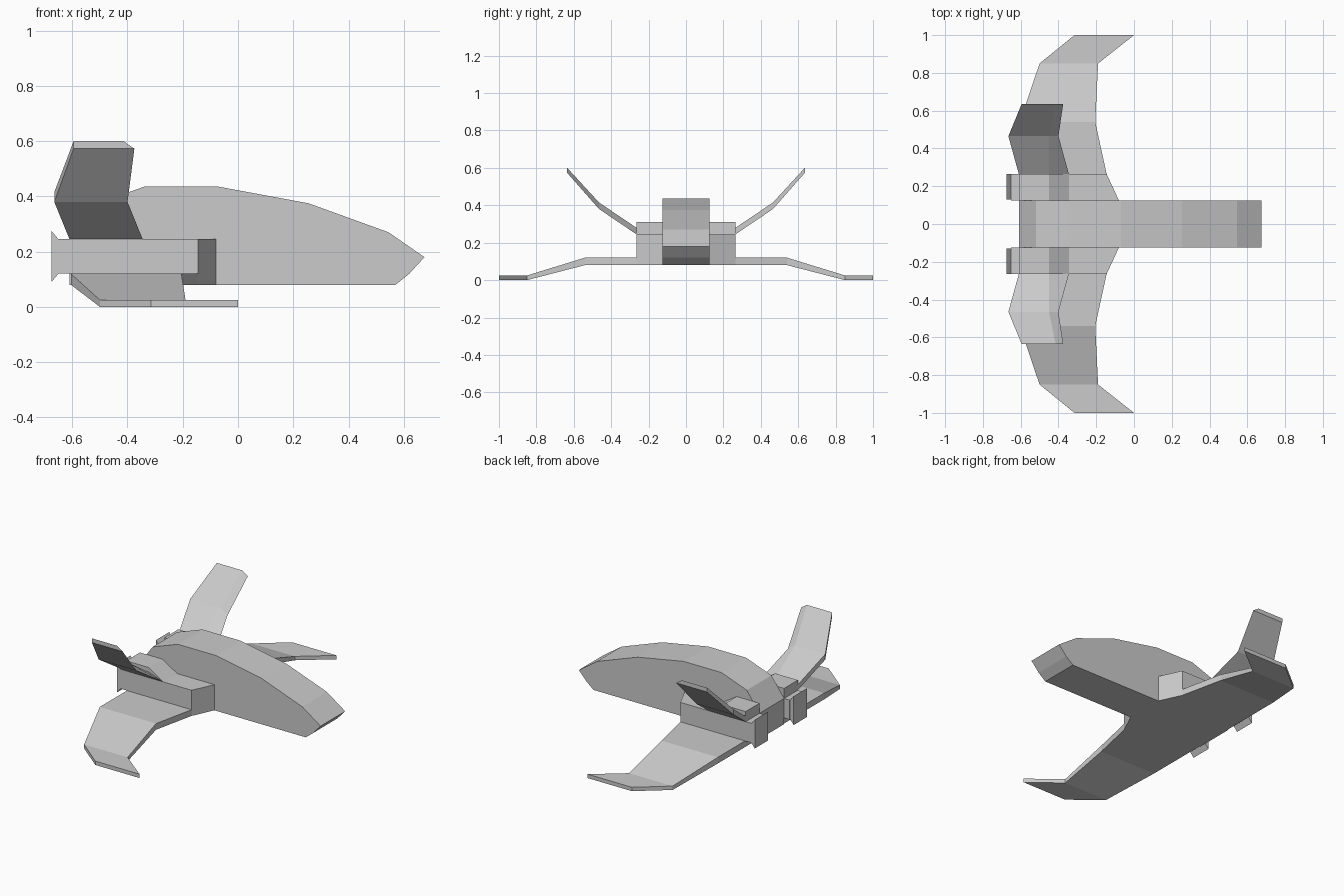
import bpy, bmesh

if "Cube" in bpy.data.objects:
    bpy.data.objects.remove(bpy.data.objects["Cube"])


def loft(name, sections):
    """Skin a row of equal-sized cross-sections and cap both ends."""
    bm = bmesh.new()
    rings = [[bm.verts.new(p) for p in s] for s in sections]
    n = len(rings[0])
    for a, b in zip(rings, rings[1:]):
        for i in range(n):
            j = (i + 1) % n
            bm.faces.new((a[i], a[j], b[j], b[i]))
    bm.faces.new(rings[0])
    bm.faces.new(rings[-1])
    bmesh.ops.recalc_face_normals(bm, faces=bm.faces)
    me = bpy.data.meshes.new(name)
    bm.to_mesh(me)
    bm.free()
    ob = bpy.data.objects.new(name, me)
    bpy.context.collection.objects.link(ob)
    return ob


def extrude_y(name, profile, y0, y1):
    return loft(name, [[(x, y, z) for x, z in profile] for y in (y0, y1)])


def mirror_y(ob):
    ob.modifiers.new("mirror", 'MIRROR').use_axis = (False, True, False)


# Fuselage side profile (x, z)
body = [(0.57, 0.08), (0.62, 0.12), (0.675, 0.18), (0.545, 0.27), (0.255, 0.375),
        (-0.07, 0.435), (-0.34, 0.435), (-0.52, 0.37), (-0.61, 0.245), (-0.61, 0.08)]
extrude_y("fuselage", body, -0.125, 0.125)

# Engine housings with swept front face
mirror_y(loft("engine", [
    [(xf, y, 0.08), (xf, y, 0.245), (-0.65, y, 0.245), (-0.65, y, 0.12), (-0.605, y, 0.12), (-0.605, y, 0.08)]
    for xf, y in ((-0.08, 0.125), (-0.145, 0.265))]))

# Flared exhaust
nozzle = [(-0.65, 0.12), (-0.65, 0.245), (-0.675, 0.275), (-0.675, 0.09)]
mirror_y(extrude_y("exhaust", nozzle, 0.13, 0.265))

# Raised wedge on each engine
wedge = [(-0.345, 0.245), (-0.45, 0.31), (-0.61, 0.31), (-0.61, 0.245)]
mirror_y(extrude_y("engine_hump", wedge, 0.125, 0.265))

# Lower wings: leading x, trailing x, y, bottom z, top z
lower = [(-0.145, -0.605, 0.265, 0.08, 0.12), (-0.205, -0.605, 0.54, 0.08, 0.12),
         (-0.19, -0.50, 0.85, 0.0, 0.025), (0.0, -0.315, 1.0, 0.0, 0.025)]
mirror_y(loft("lower_wing", [[(a, y, b), (a, y, t), (r, y, t), (r, y, b)]
                             for a, r, y, b, t in lower]))

# Upper fins: leading x, bevelled top x, trailing x, y, bottom z, top z
upper = [(-0.345, -0.45, -0.61, 0.265, 0.245, 0.28), (-0.40, -0.45, -0.665, 0.465, 0.38, 0.415),
         (-0.375, -0.415, -0.595, 0.635, 0.573, 0.6)]
mirror_y(loft("upper_fin", [[(a, y, b), (c, y, t), (r, y, t), (r, y, b)]
                            for a, c, r, y, b, t in upper]))
